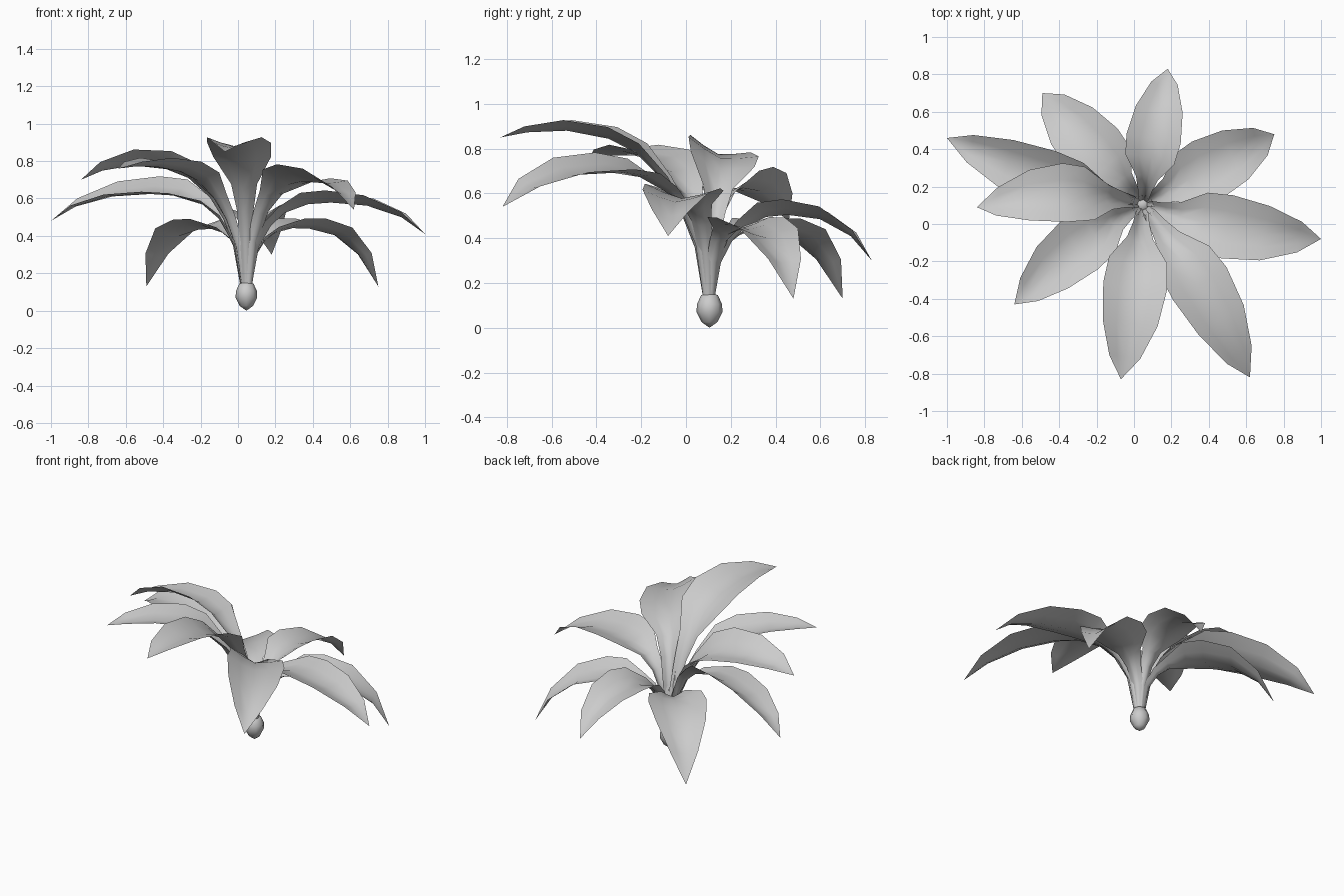
import bpy, bmesh, math
from mathutils import Vector

cube = bpy.data.objects.get("Cube")
if cube:
    bpy.data.objects.remove(cube, do_unlink=True)

grey = bpy.data.materials.new("plain_grey")
grey.use_nodes = True
grey.diffuse_color = (0.6, 0.6, 0.6, 1)
grey.node_tree.nodes["Principled BSDF"].inputs["Base Color"].default_value = (0.6, 0.6, 0.6, 1)

ROOT = Vector((0.045, 0.105, 0.12))
UP = Vector((0, 0, 1))


def finish(name, bm):
    mesh = bpy.data.meshes.new(name)
    bm.to_mesh(mesh)
    bm.free()
    mesh.materials.append(grey)
    for poly in mesh.polygons:
        poly.use_smooth = True
    obj = bpy.data.objects.new(name, mesh)
    bpy.context.collection.objects.link(obj)


# Leaf outline: (fraction of reach, half width, cup depth, share of the tip's droop)
OUTLINE = [(0.028, 0.018, 0.5, 0), (0.07, 0.034, 0.7, 0), (0.14, 0.045, 0.7, 0),
           (0.22, 0.07, 0.5, 0), (0.35, 0.156, 0.34, 0), (0.48, 0.172, 0.32, 0.03),
           (0.68, 0.148, 0.32, 0.15), (0.87, 0.083, 0.32, 0.5), (1, 0, 0, 1)]
ACROSS = (-1, -0.5, 0, 0.5, 1)


def leaf(name, tip_x, tip_y, tip_z, peak, width=1.0, roll=0.0, bend=0.0):
    """Channelled stalk that rises steeply, opens into a blade and arches over."""
    flat = Vector((tip_x - ROOT.x, tip_y - ROOT.y, 0))
    reach, out = flat.length, flat.normalized()
    side = UP.cross(out)
    climb = peak - ROOT.z

    spine = []
    for frac, half, cup, droop in OUTLINE:
        rise = 1 - math.exp(-4.3 * frac * reach / climb)
        height = climb * rise - (peak - tip_z) * droop
        sway = bend * math.sin(math.pi * frac)
        spine.append(ROOT + out * frac * reach + side * sway + UP * height)
    spine[0].z = ROOT.z
    spine[-1].z = tip_z

    bm = bmesh.new()
    rows = []
    for i, (frac, half, cup, droop) in enumerate(OUTLINE[:-1]):
        along = (spine[i + 1] - spine[max(i - 1, 0)]).normalized()
        normal = along.cross(side).normalized()
        turn = roll * min(1, frac / 0.34)
        lateral = side * math.cos(turn) + normal * math.sin(turn)
        lift = normal * math.cos(turn) - side * math.sin(turn)
        rows.append([bm.verts.new(spine[i] + lateral * s * half * width
                                  + lift * cup * half * abs(s) ** 1.3)
                     for s in ACROSS])
    for a, b in zip(rows, rows[1:]):
        for k in range(len(ACROSS) - 1):
            bm.faces.new((a[k], b[k], b[k + 1], a[k + 1]))
    tip = bm.verts.new(spine[-1])
    for k in range(len(ACROSS) - 1):
        bm.faces.new((rows[-1][k], tip, rows[-1][k + 1]))
    bm.normal_update()
    if sum(f.normal.z for f in bm.faces) < 0:
        bmesh.ops.reverse_faces(bm, faces=bm.faces[:])
    finish(name, bm)


# Nine leaves around the root: tip position, height of the arch, then shape
leaf("leaf_back", 0.18, 0.83, 0.30, 0.52, width=0.86, roll=-0.1)
leaf("leaf_back_left", 0.75, 0.48, 0.13, 0.45)
leaf("leaf_left", 1.0, -0.08, 0.41, 0.59, roll=-0.06, bend=-0.035)
leaf("leaf_front_left", 0.62, -0.82, 0.54, 0.71, roll=-0.22, bend=0.025)
leaf("leaf_front", -0.07, -0.83, 0.85, 0.915, width=1.0, bend=0.015)
leaf("leaf_front_right", -0.64, -0.43, 0.76, 0.79, width=0.94, bend=-0.035)
leaf("leaf_right", -0.84, 0.09, 0.70, 0.81, width=0.95, roll=0.28, bend=-0.055)
leaf("leaf_side_right", -1.0, 0.46, 0.48, 0.635, width=0.93, roll=-0.26, bend=0.02)
leaf("leaf_back_right", -0.49, 0.70, 0.13, 0.445)

# Root bulb, turned from a short profile
bm = bmesh.new()
SIDES = 8
rings = []
for radius, z in [(0.035, 0.025), (0.058, 0.07), (0.056, 0.105), (0.038, 0.145)]:
    rings.append([bm.verts.new((ROOT.x + radius * math.cos(math.tau * k / SIDES),
                                ROOT.y + radius * math.sin(math.tau * k / SIDES), z))
                  for k in range(SIDES)])
bottom = bm.verts.new((ROOT.x, ROOT.y, 0))
top = bm.verts.new((ROOT.x, ROOT.y, 0.16))
for k in range(SIDES):
    n = (k + 1) % SIDES
    for a, b in zip(rings, rings[1:]):
        bm.faces.new((a[k], a[n], b[n], b[k]))
    bm.faces.new((bottom, rings[0][n], rings[0][k]))
    bm.faces.new((top, rings[-1][k], rings[-1][n]))
finish("root_bulb", bm)
